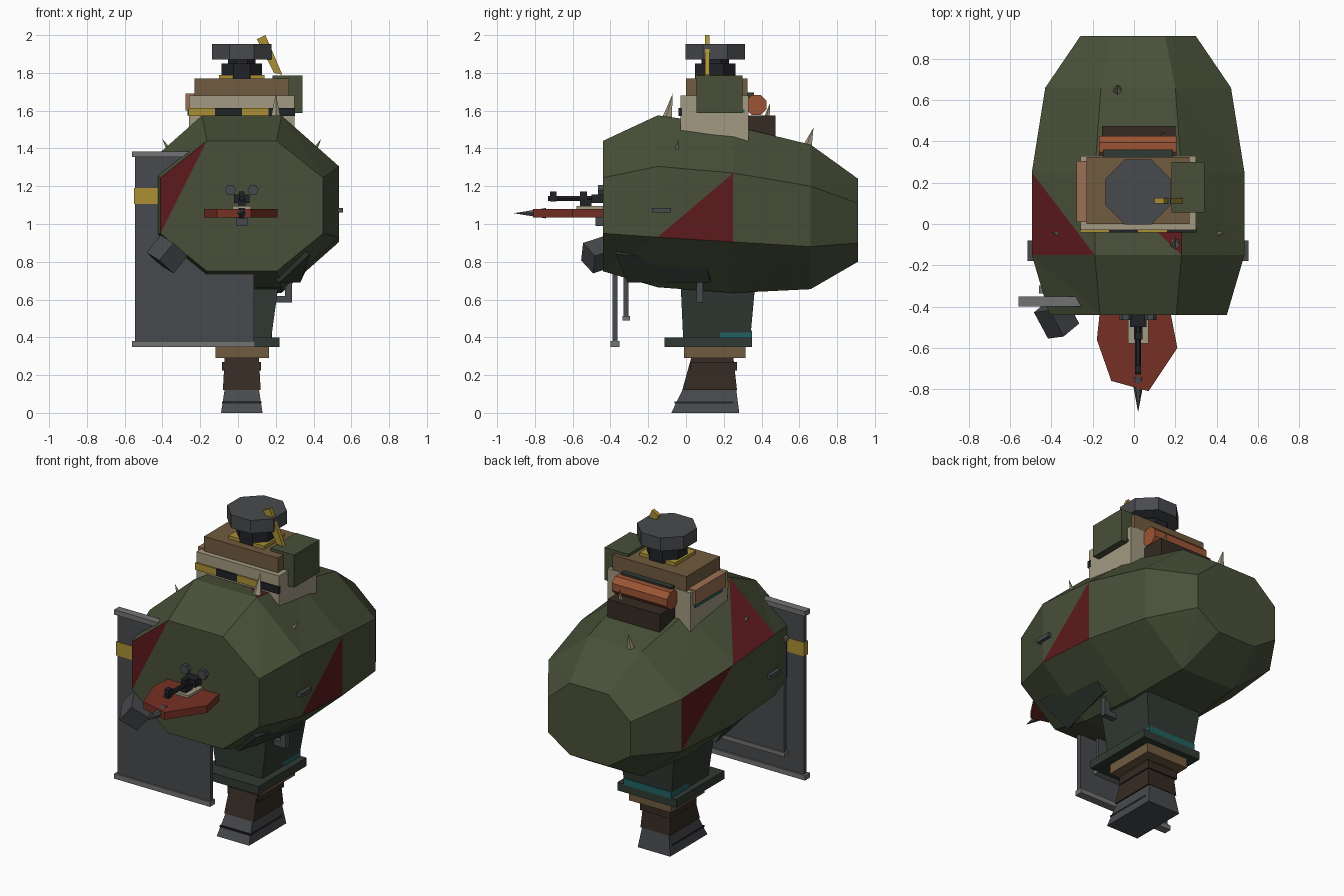
import bpy, bmesh, math
from mathutils import Vector, Matrix

if "Cube" in bpy.data.objects:
    bpy.data.objects.remove(bpy.data.objects["Cube"])

CX = 0.02  # centre line of the machine


def mat(name, r, g, b):
    m = bpy.data.materials.new(name)
    m.diffuse_color = (r, g, b, 1)
    m.use_nodes = True
    m.node_tree.nodes["Principled BSDF"].inputs["Base Color"].default_value = m.diffuse_color
    return m


GREEN = mat("olive", .065, .08, .04)
DKGREEN = mat("dark_olive", .03, .042, .033)
RED = mat("red", .11, .01, .012)
RUST = mat("rust", .18, .03, .018)
GREY = mat("steel", .065, .068, .075)
LIGHT = mat("light_steel", .17, .17, .17)
BLACK = mat("black", .015, .016, .02)
BEIGE = mat("beige", .36, .32, .22)
TAN = mat("tan", .16, .105, .05)
BROWN = mat("brown", .035, .024, .016)
COPPER = mat("copper", .33, .16, .09)
ORANGE = mat("orange", .33, .09, .035)
YELLOW = mat("yellow", .4, .28, .035)
TEAL = mat("teal", .015, .12, .12)


def finish(name, bm, *mats):
    bmesh.ops.recalc_face_normals(bm, faces=bm.faces)
    me = bpy.data.meshes.new(name)
    bm.to_mesh(me)
    bm.free()
    for m in mats:
        me.materials.append(m)
    ob = bpy.data.objects.new(name, me)
    bpy.context.collection.objects.link(ob)
    return ob


def loft(name, rings, m):
    """Skin a closed stack of equal-length point rings."""
    bm = bmesh.new()
    vs = [[bm.verts.new(p) for p in r] for r in rings]
    n = len(vs[0])
    for a, b in zip(vs, vs[1:]):
        for k in range(n):
            bm.faces.new((a[k], b[k], b[(k + 1) % n], a[(k + 1) % n]))
    bm.faces.new(vs[0])
    bm.faces.new(vs[-1])
    return finish(name, bm, m)


def rect(x0, x1, y0, y1, z):
    return [(x0, y0, z), (x1, y0, z), (x1, y1, z), (x0, y1, z)]


def box(name, x, y, z, m):
    return loft(name, [rect(*x, *y, z[0]), rect(*x, *y, z[1])], m)


def rod(name, a, b, r1, r2, n, m):
    """Faceted cylinder or cone from a to b."""
    a, b = Vector(a), Vector(b)
    d = b - a
    bm = bmesh.new()
    bmesh.ops.create_cone(bm, cap_ends=True, segments=n, radius1=r1, radius2=r2, depth=d.length)
    rot = Vector((0, 0, 1)).rotation_difference(d).to_matrix().to_4x4()
    bm.transform(Matrix.Translation((a + b) / 2) @ rot @ Matrix.Rotation(math.pi / n, 4, 'Z'))
    return finish(name, bm, m)


# hull: octagonal rings along y (y, half width, top half width, bottom, low, high, top)
rows = [(-.44, .43, .185, .75, .95, 1.245, 1.44), (-.15, .515, .21, .665, .93, 1.305, 1.575),
        (.25, .515, .21, .635, .905, 1.27, 1.52), (.66, .45, .18, .655, .88, 1.2, 1.42),
        (.91, .28, .13, .8, .9, 1.11, 1.24)]
red_tris = {(1, 0): 0, (1, 2): 0, (1, 3): 1, (2, 4): 0}
bm = bmesh.new()
R = []
for y, w, t, zb, zl, zh, zt in rows:
    pts = [(w, zl), (w, zh), (t, zt), (-t, zt), (-w, zh), (-w, zl), (-t, zb), (t, zb)]
    R.append([bm.verts.new((CX + x, y, z)) for x, z in pts])
for i in range(4):
    for k in range(8):
        j = (k + 1) % 8
        a, b, c, d = R[i][k], R[i + 1][k], R[i + 1][j], R[i][j]
        for s, tri in enumerate(((a, b, c), (a, c, d))):
            bm.faces.new(tri).material_index = int(red_tris.get((i, k)) == s)
f = R[0]
bm.faces.new((f[3], f[4], f[5])).material_index = 1
bm.faces.new((f[0], f[1], f[2], f[3], f[5], f[6], f[7]))
bm.faces.new(R[-1])
finish("hull", bm, GREEN, RED)

# leg, from hip down to foot
loft("hip", [rect(-.18, .22, -.03, .37, .72), rect(-.14, .175, -.015, .34, .39)], DKGREEN)
box("hip_flange", (-.18, .22), (-.115, .35), (.35, .4), DKGREEN)
box("hip_band", (-.145, .18), (.18, .35), (.395, .435), TEAL)
box("knee_ring", (-.12, .165), (-.01, .315), (.29, .348), TAN)
loft("ankle", [rect(-.07, .11, .03, .25, .3), rect(-.08, .12, -.02, .27, .12)], BROWN)
box("ankle_collar", (-.085, .122), (.02, .27), (.225, .27), BROWN)
loft("foot", [rect(-.07, .11, -.015, .265, .13), rect(-.09, .13, -.078, .282, 0)], GREY)
box("foot_strap", (-.084, .124), (-.06, .25), (.05, .06), BLACK)

# skirts under the hull and a bracket
for s, side in ((1, "right"), (-1, "left")):
    def sk(dx, dz):
        return [(CX + s * x, y, z + dz) for x, y, z in
                ((.36 + dx, -.37, .84), (.36 + dx, .1, .8), (.31 + dx, .13, .69), (.2 + dx, -.31, .69))]
    loft(side + "_skirt", [sk(0, 0), sk(-.04, .03)], DKGREEN)
    # side pegs and small side spikes
    x = CX + s * .5
    box(side + "_peg", sorted((x, x + s * .035)), (-.18, -.08), (1.06, 1.085), GREY)
    rod(side + "_spike", (CX + s * .385, -.05, 1.39), (CX + s * .42, -.04, 1.45), .014, 0, 5, BEIGE)
box("bracket_post", (.25, .285), (.055, .09), (.585, .72), GREY)
box("bracket_arm", (.16, .285), (.055, .09), (.585, .62), GREY)

# shield plates hanging on the left
box("shield", (-.545, .085), (-.39, -.362), (.36, 1.37), GREY)
for z in (.35, 1.355):
    box("shield_rail", (-.56, .09), (-.4, -.352), (z, z + .03), LIGHT)
box("shield_band", (-.55, -.36), (-.394, -.358), (1.105, 1.19), YELLOW)
box("inner_shield", (-.45, .0), (-.33, -.305), (.5, 1.2), GREY)
for z in (.488, 1.19):
    box("inner_rail", (-.46, .01), (-.337, -.297), (z, z + .025), LIGHT)

# lamp at lower left front
lamp = box("lamp", (-.06, .06), (-.075, .075), (-.06, .06), GREY)
lamp.location = (-.375, -.455, .84)
lamp.rotation_euler = (math.radians(20), math.radians(35), math.radians(40))

# front shelf, spike and gun
shelf = [(-.18, -.56), (-.165, -.42), (.175, -.42), (.21, -.6), (.07, -.81), (-.11, -.76)]
loft("front_shelf", [[(x, y, z) for x, y in shelf] for z in (1.035, 1.08)], RUST)
rod("shelf_spike", (CX, -.74, 1.057), (CX, -.912, 1.057), .032, 0, 6, GREY)
box("gun_pad", (-.03, .07), (-.58, -.44), (1.08, 1.095), BEIGE)
rod("gun_barrel", (CX, -.44, 1.135), (CX, -.73, 1.135), .014, .014, 6, BLACK)
box("gun_mount", (-.02, .06), (-.5, -.43), (1.11, 1.155), BLACK)
box("gun_post", (0, .04), (-.56, -.5), (1.08, 1.13), BLACK)
for y in (-.7, -.54):
    box("gun_sight", (.005, .035), (y - .02, y + .015), (1.12, 1.172), BLACK)
box("shelf_support", (-.01, .05), (-.48, -.43), (.99, 1.04), GREY)
for x in (-.04, .08):
    rod("face_bolt", (x, -.42, 1.18), (x, -.465, 1.18), .03, .03, 6, GREY)

# cupola on top
box("cupola_base", (-.26, .3), (-.03, .33), (1.4, 1.68), BEIGE)
for i in range(4):
    x = -.262 + .141 * i
    box("hazard_stripe", (x, x + .141), (-.04, -.02), (1.572, 1.615), (YELLOW, BLACK)[i % 2])
box("cupola_cap", (-.23, .27), (0, .325), (1.66, 1.77), TAN)
box("left_panel", (-.278, -.225), (.01, .305), (1.6, 1.69), COPPER)
box("left_trim", (-.268, -.25), (.03, .29), (1.575, 1.6), TEAL)
box("right_trim", (.29, .306), (.27, .31), (1.59, 1.605), TEAL)
box("tool_box", (.182, .342), (.055, .3), (1.587, 1.787), GREEN)
box("rear_strip", (-.15, .19), (.32, .36), (1.64, 1.695), DKGREEN)
rod("bed_roll", (-.17, .372, 1.63), (.205, .372, 1.63), .058, .058, 8, ORANGE)
box("rear_crate", (-.155, .2), (.32, .475), (1.43, 1.575), BROWN)
box("turret_shim", (-.1, .14), (.05, .25), (1.765, 1.79), YELLOW)
rod("turret_ring", (CX, .155, 1.765), (CX, .155, 1.85), .115, .115, 8, BLACK)
rod("turret_neck", (CX, .155, 1.84), (CX, .155, 1.88), .08, .08, 8, BLACK)
rod("hatch_disc", (CX, .155, 1.872), (CX, .155, 1.952), .17, .17, 8, GREY)

# slanted lever
lever = [(.19, 1.8), (.235, 1.79), (.145, 2.0), (.1, 1.978)]
loft("lever", [[(x, y, z) for x, z in (lever[0], lever[1], lever[2], lever[3])]
               for y in (.1, .125)], YELLOW)

# horns on the hull
rod("front_horn", (.2, -.1, 1.55), (.2, -.07, 1.69), .03, 0, 5, BEIGE)
rod("rear_horn", (-.08, .645, 1.41), (-.08, .675, 1.51), .026, 0, 5, BEIGE)
rod("crate_horn", (.14, .43, 1.565), (.14, .445, 1.64), .016, 0, 5, BEIGE)
